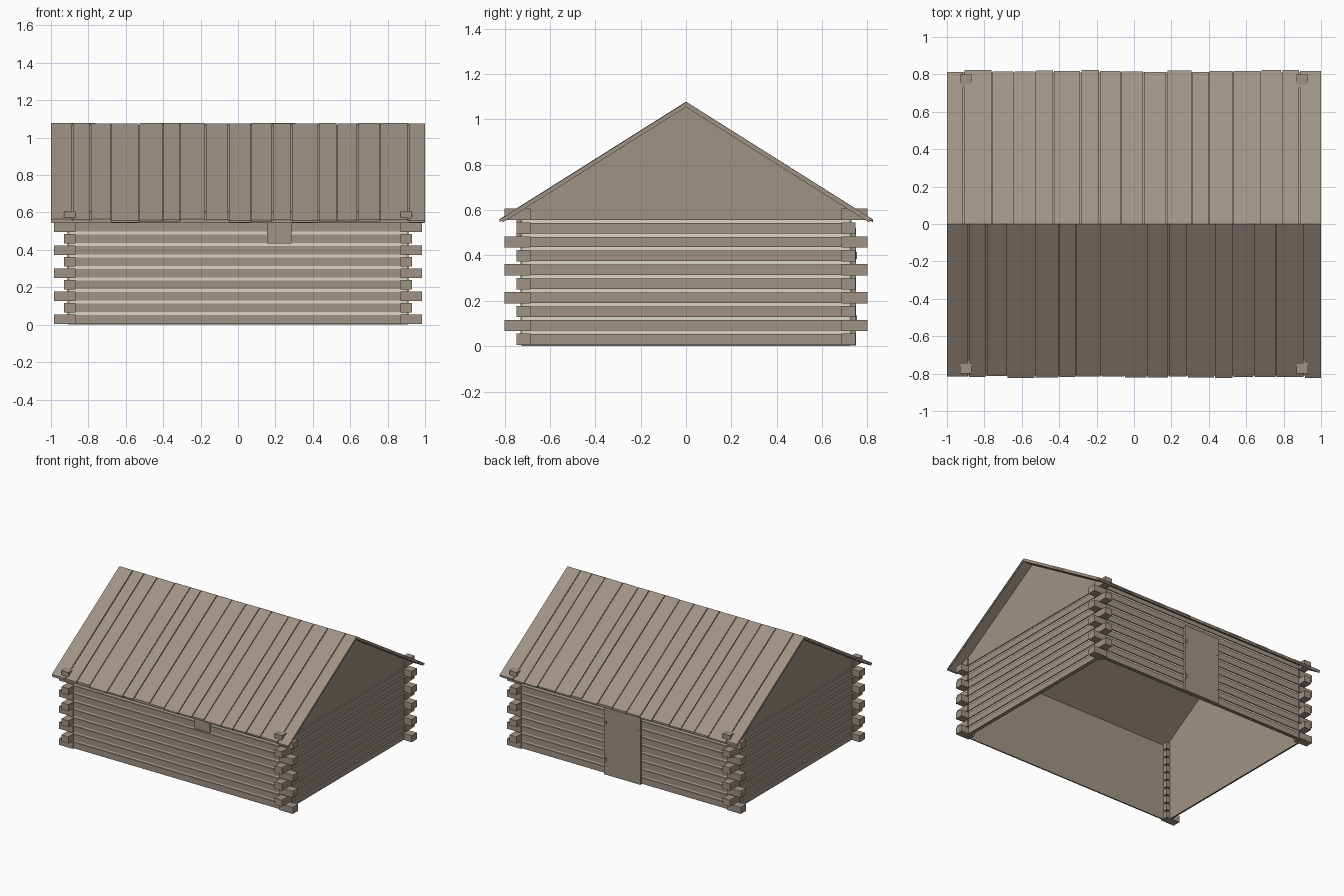
import bpy, bmesh, random

random.seed(4)
if "Cube" in bpy.data.objects:
    bpy.data.objects.remove(bpy.data.objects["Cube"])


def material(name, colour):
    m = bpy.data.materials.new(name)
    m.use_nodes = True
    m.diffuse_color = (*colour, 1)
    m.node_tree.nodes["Principled BSDF"].inputs["Base Color"].default_value = (*colour, 1)
    return m


WOOD = material("weathered wood", (0.35, 0.29, 0.235))
CHINK = material("pale chinking", (0.71, 0.67, 0.56))


def finish(name, bm, mat):
    bmesh.ops.recalc_face_normals(bm, faces=bm.faces)
    mesh = bpy.data.meshes.new(name)
    bm.to_mesh(mesh)
    bm.free()
    mesh.materials.append(mat)
    obj = bpy.data.objects.new(name, mesh)
    bpy.context.collection.objects.link(obj)


def prism(bm, profile, x0, x1):
    """Extrude a closed (y, z) profile from x0 to x1."""
    face = bm.faces.new([bm.verts.new((x0, y, z)) for y, z in profile])
    ext = bmesh.ops.extrude_face_region(bm, geom=[face])["geom"]
    moved = [v for v in ext if isinstance(v, bmesh.types.BMVert)]
    bmesh.ops.translate(bm, verts=moved, vec=(x1 - x0, 0, 0))


def box(bm, x0, x1, y0, y1, z0, z1):
    prism(bm, [(y0, z0), (y1, z0), (y1, z1), (y0, z1)], min(x0, x1), max(x0, x1))


SIDES = (-1, 1)
ROWS = 10
STEP = 0.0613
HALF_X, HALF_Y = 0.92, 0.737      # outer faces of the logs
SLOPE = 0.63
RIDGE = 1.078

# Thin wall panels, open underneath, with the gable ends
bm = bmesh.new()
for s in SIDES:
    box(bm, -HALF_X + 0.012, HALF_X - 0.012, s * 0.718, s * 0.725, 0, 0.585)
    rake = RIDGE - 0.024
    low = rake - SLOPE * 0.725
    prism(bm, [(-0.725, 0), (0.725, 0), (0.725, low), (0, rake), (-0.725, low)],
          s * (HALF_X - 0.02), s * (HALF_X - 0.012))
finish("wall_panels", bm, WOOD)

bm = bmesh.new()
for s in SIDES:
    base = 0.557
    edge = (RIDGE - 0.024 - base) / SLOPE
    prism(bm, [(-0.735, base), (0.735, base), (edge, base), (0, RIDGE - 0.024), (-edge, base)]
          if edge > 0.735 else [(-edge, base), (edge, base), (0, RIDGE - 0.024)],
          s * (HALF_X - 0.013), s * HALF_X)
finish("gables", bm, WOOD)

# Log faces, chinking between them, and the crossing log ends
logs, chinks, ends = bmesh.new(), bmesh.new(), bmesh.new()
for i in range(ROWS):
    z = 0.03 + i * STEP
    for s in SIDES:
        box(logs, -HALF_X, HALF_X, s * 0.724, s * HALF_Y, z - 0.023, z + 0.023)
        if i < ROWS - 1:
            box(logs, s * 0.907, s * HALF_X, -HALF_Y, HALF_Y, z - 0.023, z + 0.023)
            top = z + STEP - 0.023
            box(chinks, -0.9, 0.9, s * 0.724, s * 0.73, z + 0.023, top)
            box(chinks, s * 0.907, s * 0.913, -0.72, 0.72, z + 0.023, top)
        for t in SIDES:
            reach_x, reach_y = (0.985, 0.747) if i % 2 == 0 else (0.93, 0.8)
            box(ends, s * 0.87, s * reach_x, t * 0.685, t * reach_y, z - 0.025, z + 0.025)
finish("wall_logs", logs, WOOD)
finish("chinking", chinks, CHINK)
finish("log_ends", ends, WOOD)

# Roof deck
bm = bmesh.new()
top, under, eave = RIDGE - 0.01, RIDGE - 0.024, 0.81
prism(bm, [(-eave, top - SLOPE * eave), (0, top), (eave, top - SLOPE * eave),
           (eave, under - SLOPE * eave), (0, under), (-eave, under - SLOPE * eave)], -0.998, 0.998)
finish("roof_deck", bm, WOOD)

# Roof boards of uneven width and length
seams = [-1, -.885, -.79, -.68, -.53, -.4, -.31, -.175, -.05,
         .07, .185, .285, .43, .53, .64, .76, .91, 1]
bm = bmesh.new()
for s in SIDES:
    for a, b in zip(seams, seams[1:]):
        a, b = (a, b) if s < 0 else (-b, -a)
        reach = random.uniform(0.812, 0.824)
        peak = RIDGE - random.uniform(0, 0.003)
        left = a if a == -1 else a + 0.003
        right = b if b == 1 else b - 0.003
        prism(bm, [(0, peak), (s * reach, peak - SLOPE * reach),
                   (s * reach, peak - 0.011 - SLOPE * reach), (0, peak - 0.011)], left, right)
finish("roof_boards", bm, WOOD)

# Back door with hinges, and the small front shutter
bm = bmesh.new()
box(bm, -0.14, 0.165, 0.73, 0.75, 0.002, 0.52)
finish("back_door", bm, WOOD)
bm = bmesh.new()
for x in (-0.125, 0.15):
    for z in (0.12, 0.4):
        box(bm, x - 0.004, x + 0.004, 0.749, 0.753, z - 0.015, z + 0.015)
finish("door_hinges", bm, WOOD)
bm = bmesh.new()
box(bm, 0.155, 0.285, -0.747, -0.73, 0.435, 0.57)
finish("front_shutter", bm, WOOD)
